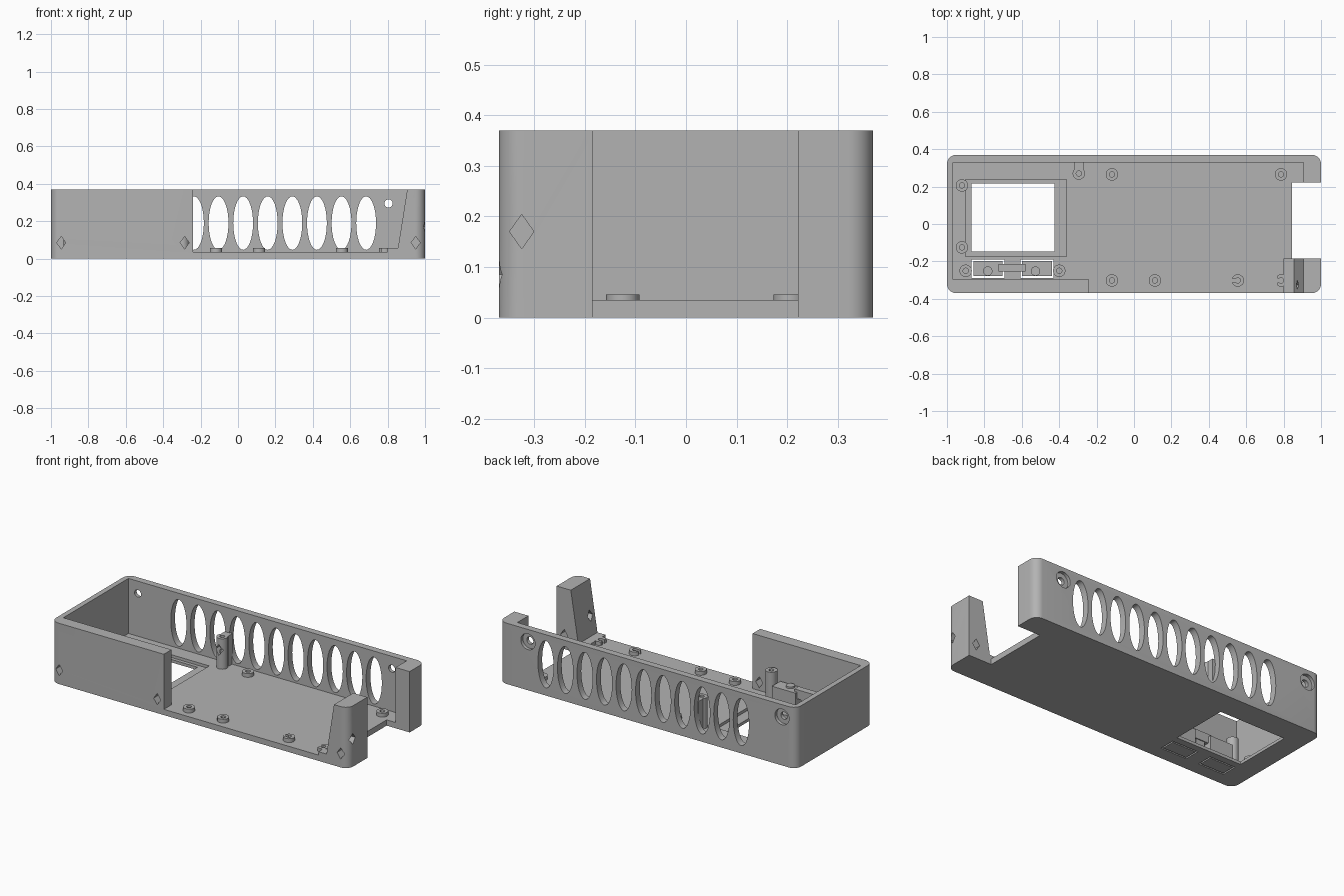
import bpy, bmesh, math
from mathutils import Vector

if "Cube" in bpy.data.objects:
    bpy.data.objects.remove(bpy.data.objects["Cube"])

grey = bpy.data.materials.new("light_grey_plastic")
grey.use_nodes = True
colour = (0.45, 0.45, 0.45, 1)
grey.diffuse_color = colour
grey.node_tree.nodes["Principled BSDF"].inputs["Base Color"].default_value = colour


def prism(name, points, axis, lo, hi):
    """Extrude a flat outline along an axis from lo to hi."""
    place = {"x": lambda p, d: (d, p[0], p[1]),
             "y": lambda p, d: (p[0], d, p[1]),
             "z": lambda p, d: (p[0], p[1], d)}[axis]
    bm = bmesh.new()
    face = bm.faces.new([bm.verts.new(place(p, lo)) for p in points])
    new = bmesh.ops.extrude_face_region(bm, geom=[face])["geom"]
    shift = Vector(place((0, 0), hi - lo))
    bmesh.ops.translate(bm, vec=shift, verts=[v for v in new if isinstance(v, bmesh.types.BMVert)])
    bmesh.ops.recalc_face_normals(bm, faces=bm.faces)
    mesh = bpy.data.meshes.new(name)
    bm.to_mesh(mesh)
    bm.free()
    mesh.materials.append(grey)
    obj = bpy.data.objects.new(name, mesh)
    bpy.context.collection.objects.link(obj)
    return obj


def box(name, x0, x1, y0, y1, z0, z1):
    return prism(name, [(x0, y0), (x1, y0), (x1, y1), (x0, y1)], "z", z0, z1)


def oval(cx, cy, rx, ry, n=32):
    return [(cx + rx * math.cos(2 * math.pi * i / n), cy + ry * math.sin(2 * math.pi * i / n))
            for i in range(n)]


def diamond(cx, cy):
    return oval(cx, cy, 0.024, 0.034, 4)


def rounded_rect(hx, hy, r, n=8):
    pts = []
    for k, (sx, sy) in enumerate([(1, 1), (-1, 1), (-1, -1), (1, -1)]):
        for i in range(n + 1):
            a = (k + i / n) * math.pi / 2
            pts.append((sx * (hx - r) + r * math.cos(a), sy * (hy - r) + r * math.sin(a)))
    return pts


def combine(target, other, operation="DIFFERENCE"):
    mod = target.modifiers.new("cut", "BOOLEAN")
    mod.operation, mod.solver, mod.object = operation, "EXACT", other
    bpy.context.view_layer.objects.active = target
    bpy.ops.object.modifier_apply(modifier=mod.name)
    bpy.data.objects.remove(other)


def smooth(obj):
    bpy.ops.object.select_all(action="DESELECT")
    obj.select_set(True)
    bpy.context.view_layer.objects.active = obj
    bpy.ops.object.shade_smooth_by_angle(angle=math.radians(30))


FLOOR, TOP, ABOVE = 0.035, 0.37, 0.5

# Open tray with thin back and left walls, thick front wall
tray = prism("tray", rounded_rect(1, 0.37, 0.05), "z", 0, TOP)
combine(tray, box("cavity", -0.968, 0.8, -0.297, 0.329, FLOOR, ABOVE))
combine(tray, box("right_cavity", 0.7, 0.905, -0.185, 0.329, FLOOR, ABOVE))
combine(tray, box("front_opening", -0.24, 0.8, -0.5, -0.2, FLOOR, ABOVE))
combine(tray, box("end_notch", 0.845, 1.2, -0.185, 0.222, -0.1, ABOVE))

# Sloped face of the front right post
slope = [(0.75, 0.056), (0.855, 0.056), (0.905, TOP), (0.905, ABOVE), (0.75, ABOVE)]
combine(tray, prism("slope", slope, "y", -0.5, -0.1))

# Display window with a recessed rim
combine(tray, box("rim", -0.9, -0.36, -0.174, 0.238, 0.018, 0.2))
combine(tray, box("window", -0.87, -0.425, -0.147, 0.217, -0.1, 0.2))

# Row of oval vents in the back wall
for i in range(11):
    combine(tray, prism("vent", oval(0.685 - 0.1315 * i, 0.19, 0.053, 0.143), "y", 0.3, 0.5))

# Countersunk screw holes in the back wall
for x in (-0.905, 0.805):
    combine(tray, prism("screw_hole", oval(x, 0.295, 0.022, 0.022), "y", 0.3, 0.5))
    combine(tray, prism("screw_head", oval(x, 0.295, 0.048, 0.048), "y", 0.35, 0.5))

# Diamond holes in the front wall and post
for x, depth in ((-0.945, -0.25), (-0.285, -0.25), (0.95, -0.1)):
    combine(tray, prism("diamond_hole", diamond(x, 0.085), "y", -0.5, depth))
combine(tray, prism("diamond_hole", diamond(-0.325, 0.17), "x", 0.7, 1.2))

# Openings for the two push buttons
buttons = ((-0.868, -0.693), (-0.607, -0.43))
for x0, x1 in buttons:
    combine(tray, box("button_slot", x0, x1, -0.288, -0.19, -0.1, 0.2))
smooth(tray)


# Screw standoffs, low and tall
def standoff(name, x, y, top):
    obj = prism(name, oval(x, y, 0.033, 0.033), "z", FLOOR - 0.005, top)
    combine(obj, prism("bore", oval(x, y, 0.014, 0.014), "z", FLOOR, ABOVE))
    return obj


for y in (0.206, -0.125):
    smooth(standoff("window_standoff", -0.92, y, 0.046))
for x, y in ((-0.118, 0.265), (0.786, 0.265), (-0.118, -0.302), (0.112, -0.302)):
    smooth(standoff("board_standoff", x, y, 0.058))
for x in (-0.9, -0.4):
    smooth(standoff("button_post", x, -0.25, 0.21))

# Notched standoffs near the front right post
for x, reach in ((0.555, 0.0), (0.786, 0.02)):
    clip = standoff("notched_standoff", x, -0.302, 0.058)
    combine(clip, box("notch", x - 0.05, x, -0.312, -0.292, FLOOR, 0.2))
    if reach:
        combine(clip, box("trim", x - 0.05, x - reach, -0.4, -0.2, 0, 0.2))
    smooth(clip)

# Tall bracket joined to the back wall
bracket = standoff("bracket_post", -0.295, 0.27, 0.22)
combine(bracket, prism("cross_hole", diamond(-0.295, 0.15), "y", 0.2, 0.28))
smooth(bracket)
box("bracket_web", -0.32, -0.27, 0.295, 0.335, FLOOR - 0.005, 0.22)

# Push buttons, their pins and the bridge between them
for (x0, x1), pin in zip(buttons, (-0.782, -0.527)):
    box("button", x0 + 0.009, x1 - 0.009, -0.279, -0.199, 0, 0.14)
    smooth(prism("button_pin", oval(pin, -0.252, 0.025, 0.025, 24), "z", 0.13, 0.15))
box("button_bridge", -0.725, -0.58, -0.255, -0.215, 0.1, 0.155)
box("bridge_foot", -0.68, -0.62, -0.25, -0.22, FLOOR - 0.005, 0.11)
